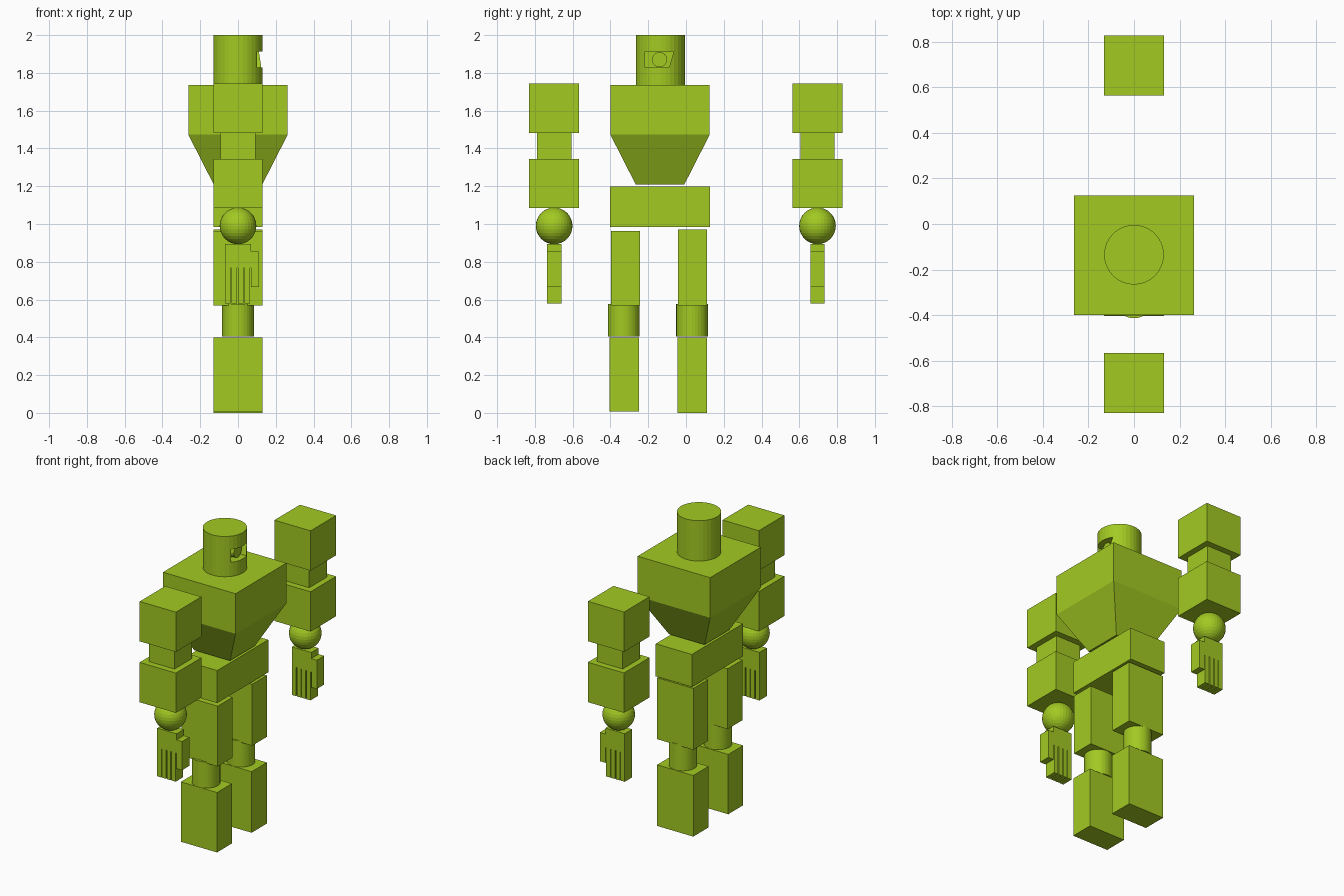
import bpy, bmesh
from mathutils import Matrix

if "Cube" in bpy.data.objects:
    bpy.data.objects.remove(bpy.data.objects["Cube"])

green = bpy.data.materials.new("lime green")
green.diffuse_color = (0.36, 0.59, 0.016, 1)
green.use_nodes = True
green.node_tree.nodes["Principled BSDF"].inputs["Base Color"].default_value = green.diffuse_color


def finish(name, bm):
    bmesh.ops.recalc_face_normals(bm, faces=bm.faces)
    me = bpy.data.meshes.new(name)
    bm.to_mesh(me)
    bm.free()
    me.materials.append(green)
    ob = bpy.data.objects.new(name, me)
    bpy.context.collection.objects.link(ob)
    return ob


def box(name, x, y, z):
    """Box from (min, max) ranges."""
    bm = bmesh.new()
    bmesh.ops.create_cube(bm, size=1)
    for v in bm.verts:
        for i, r in enumerate((x, y, z)):
            v.co[i] = r[0] if v.co[i] < 0 else r[1]
    return finish(name, bm)


def cylinder(name, x, y, z, r, depth, axis='Z'):
    bm = bmesh.new()
    m = Matrix.Translation((x, y, z))
    if axis == 'X':
        m = m @ Matrix.Rotation(1.5707963, 4, 'Y')
    bmesh.ops.create_cone(bm, cap_ends=True, segments=32, radius1=r, radius2=r,
                          depth=depth, matrix=m)
    return finish(name, bm)


def prism(name, points, step):
    """Extrude a flat outline along a vector."""
    bm = bmesh.new()
    f = bm.faces.new([bm.verts.new(p) for p in points])
    ext = bmesh.ops.extrude_face_region(bm, geom=[f], use_keep_orig=True)
    moved = [g for g in ext["geom"] if isinstance(g, bmesh.types.BMVert)]
    bmesh.ops.translate(bm, verts=moved, vec=step)
    return finish(name, bm)


CY = -0.1375   # middle of the body in y

# Head with a visor slot and a round eye inside
head = cylinder("head", 0, -0.135, 1.868, 0.131, 0.264)
slot = prism("visor_cutter", [(0.06, y, z) for y, z in
             ((-0.218, 1.912), (-0.065, 1.912), (-0.09, 1.828), (-0.218, 1.828))],
             (0.2, 0, 0))
slot.hide_render = True
slot.hide_viewport = True
mod = head.modifiers.new("visor", 'BOOLEAN')
mod.object = slot
mod.operation = 'DIFFERENCE'
mod.solver = 'EXACT'
cylinder("eye", 0.075, -0.14, 1.87, 0.04, 0.04, 'X')

# Chest block tapering down to the waist
bm = bmesh.new()
rings = [[bm.verts.new((sx * hw, CY + sy * hw, z))
          for sx, sy in ((-1, -1), (1, -1), (1, 1), (-1, 1))]
         for hw, z in ((0.129, 1.21), (0.263, 1.473), (0.263, 1.736))]
for a, b in zip(rings, rings[1:]):
    for i in range(4):
        j = (i + 1) % 4
        bm.faces.new((a[i], a[j], b[j], b[i]))
bm.faces.new(rings[0])
bm.faces.new(rings[-1])
finish("chest", bm)

# Hips
W = (-0.131, 0.131)
box("hips", W, (-0.402, 0.126), (0.985, 1.198))

# Legs
for side, thigh, knee, shin, base, top in (
        ("right", (-0.397, -0.243), -0.330, (-0.404, -0.25), 0.008, 0.963),
        ("left", (-0.042, 0.112), 0.032, (-0.046, 0.112), 0.0, 0.97)):
    box(side + "_thigh", W, thigh, (0.568, top))
    cylinder(side + "_knee", 0, knee, 0.49, 0.084, 0.172)
    box(side + "_shin", W, shin, (base, 0.4))

# Hand outline: palm, fingers parted by thin slits, and thumb
outline = [(-0.07, 0.895), (-0.07, 0.58)]
for x in (-0.037, -0.003, 0.031):
    outline += [(x - 0.003, 0.58), (x - 0.003, 0.768),
                (x + 0.003, 0.768), (x + 0.003, 0.58)]
outline += [(0.064, 0.58), (0.064, 0.768), (0.07, 0.768), (0.07, 0.667),
            (0.11, 0.667), (0.11, 0.855), (0.07, 0.855), (0.07, 0.895)]

# Arms
for side, y in (("right", -0.698), ("left", 0.696)):
    wide = (y - 0.132, y + 0.132)
    box(side + "_upper_arm", W, wide, (1.483, 1.744))
    box(side + "_elbow", (-0.092, 0.092), (y - 0.091, y + 0.091), (1.344, 1.484))
    box(side + "_forearm", W, wide, (1.084, 1.345))
    bm = bmesh.new()
    bmesh.ops.create_uvsphere(bm, u_segments=32, v_segments=16, radius=0.097,
                              matrix=Matrix.Translation((0, y, 0.99)))
    finish(side + "_wrist", bm)
    prism(side + "_hand", [(x, y - 0.038, z) for x, z in outline], (0, 0.076, 0))
